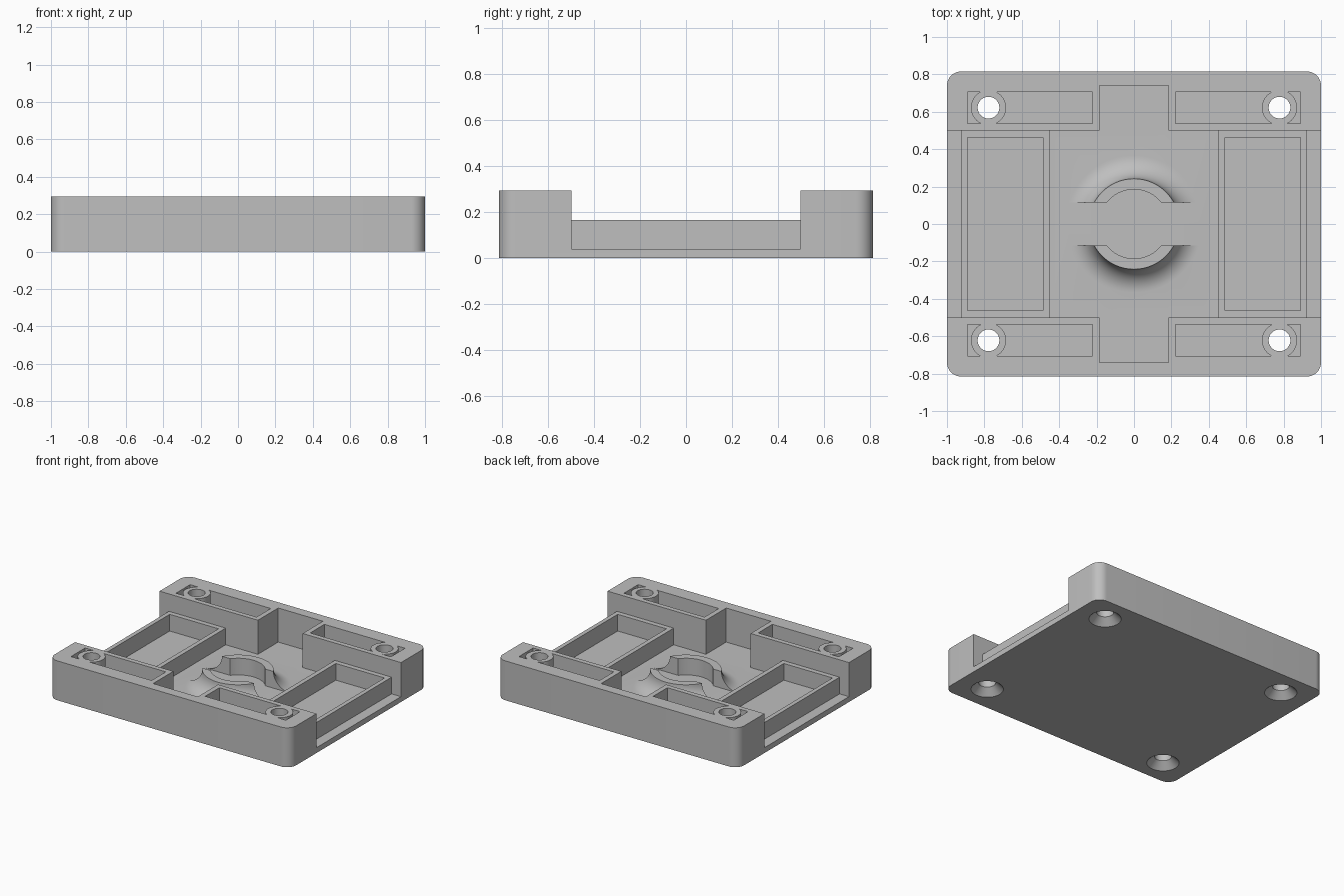
import bpy
import bmesh
import math
from mathutils import Vector

cube = bpy.data.objects.get("Cube")
if cube:
    bpy.data.objects.remove(cube, do_unlink=True)

FLOOR, TRAY_TOP, TOP = 0.04, 0.165, 0.295
SIGNS = (-1, 1)
CORNERS = [(sx, sy) for sx in SIGNS for sy in SIGNS]

grey = bpy.data.materials.new("plain_grey")
grey.use_nodes = True
GREY = (0.52, 0.52, 0.52, 1)
grey.diffuse_color = GREY
grey.node_tree.nodes["Principled BSDF"].inputs["Base Color"].default_value = GREY


def make(name, bm):
    bmesh.ops.recalc_face_normals(bm, faces=bm.faces)
    mesh = bpy.data.meshes.new(name)
    bm.to_mesh(mesh)
    bm.free()
    mesh.materials.append(grey)
    obj = bpy.data.objects.new(name, mesh)
    bpy.context.collection.objects.link(obj)
    return obj


def box(name, x0, x1, y0, y1, z0, z1, corner=0):
    bm = bmesh.new()
    bmesh.ops.create_cube(bm, size=1)
    for v in bm.verts:
        v.co = Vector((x1 if v.co.x > 0 else x0,
                       y1 if v.co.y > 0 else y0,
                       z1 if v.co.z > 0 else z0))
    if corner:
        upright = [e for e in bm.edges if abs(e.verts[0].co.z - e.verts[1].co.z) > 0.01]
        bmesh.ops.bevel(bm, geom=upright, offset=corner, segments=10,
                        profile=0.5, affect='EDGES')
    return make(name, bm)


def side_box(name, sx, sy, x0, x1, y0, y1, z0, z1):
    """Box given in the positive quadrant, flipped by the signs."""
    xs, ys = sorted((sx * x0, sx * x1)), sorted((sy * y0, sy * y1))
    return box(name, *xs, *ys, z0, z1)


def lathe(name, profile, x=0, y=0, steps=48):
    """Closed (radius, height) profile turned about a vertical axis."""
    bm = bmesh.new()
    vs = [bm.verts.new((r, 0, z)) for r, z in profile]
    edges = [bm.edges.new((a, b)) for a, b in zip(vs, vs[1:] + vs[:1])
             if a.co.x > 0 or b.co.x > 0]
    bmesh.ops.spin(bm, geom=vs + edges, cent=(0, 0, 0), axis=(0, 0, 1),
                   angle=math.tau, steps=steps)
    bmesh.ops.remove_doubles(bm, verts=bm.verts, dist=0.0001)
    bmesh.ops.translate(bm, verts=bm.verts, vec=(x, y, 0))
    return make(name, bm)


def combine(target, tool, operation='DIFFERENCE'):
    mod = target.modifiers.new("combine", 'BOOLEAN')
    mod.operation, mod.solver, mod.object = operation, 'EXACT', tool
    with bpy.context.temp_override(object=target, active_object=target,
                                   selected_objects=[target]):
        bpy.ops.object.modifier_apply(modifier=mod.name)
    bpy.data.objects.remove(tool, do_unlink=True)


# Rounded slab, opened from side to side between the two rails
body = box("base_plate", -1, 1, -0.815, 0.815, 0, TOP, corner=0.075)
combine(body, box("channel", -1.1, 1.1, -0.5, 0.5, TRAY_TOP, 0.5))
combine(body, box("middle_well", -0.452, 0.452, -0.5, 0.5, FLOOR, 0.5))
combine(body, box("rail_notches", -0.185, 0.185, -0.74, 0.74, FLOOR, 0.5))

# Side trays and the low ledges outside them
for s in SIGNS:
    combine(body, side_box("ledge", s, 1, 0.922, 1.1, -0.5, 0.5, FLOOR, 0.5))
    combine(body, side_box("tray", s, 1, 0.486, 0.89, -0.463, 0.463, FLOOR, 0.5))

# Rail pockets around screw bosses, and countersunk screw holes
for sx, sy in CORNERS:
    hx, hy = sx * 0.778, sy * 0.622
    pocket = side_box("pocket", sx, sy, 0.222, 0.89, 0.537, 0.705, FLOOR, 0.5)
    boss = lathe("boss", [(0, -0.1), (0.094, -0.1), (0.094, 0.6), (0, 0.6)], hx, hy)
    combine(pocket, boss)
    combine(body, pocket)
    hole = lathe("screw_hole", [(0, -0.05), (0.162, -0.05), (0.058, 0.05),
                                (0.058, 0.5), (0, 0.5)], hx, hy)
    combine(body, hole)

# Split central collar with a concave flared foot
flare = TRAY_TOP - FLOOR
arc = [math.radians(90 * i / 12) for i in range(13)]
profile = [(0.185, 0.02), (0.185, TRAY_TOP)]
profile += [(0.242 + flare * (1 - math.cos(a)), TRAY_TOP - flare * math.sin(a)) for a in arc]
profile += [(0.242 + flare, 0.02)]
collar = lathe("collar", profile, steps=96)
combine(collar, box("slit", -0.5, 0.5, -0.115, 0.115, -0.1, 0.5))
combine(body, collar, 'UNION')

# Smooth the round parts, keep the edges crisp
bpy.ops.object.select_all(action='DESELECT')
body.select_set(True)
bpy.context.view_layer.objects.active = body
bpy.ops.object.shade_smooth_by_angle(angle=math.radians(30))
